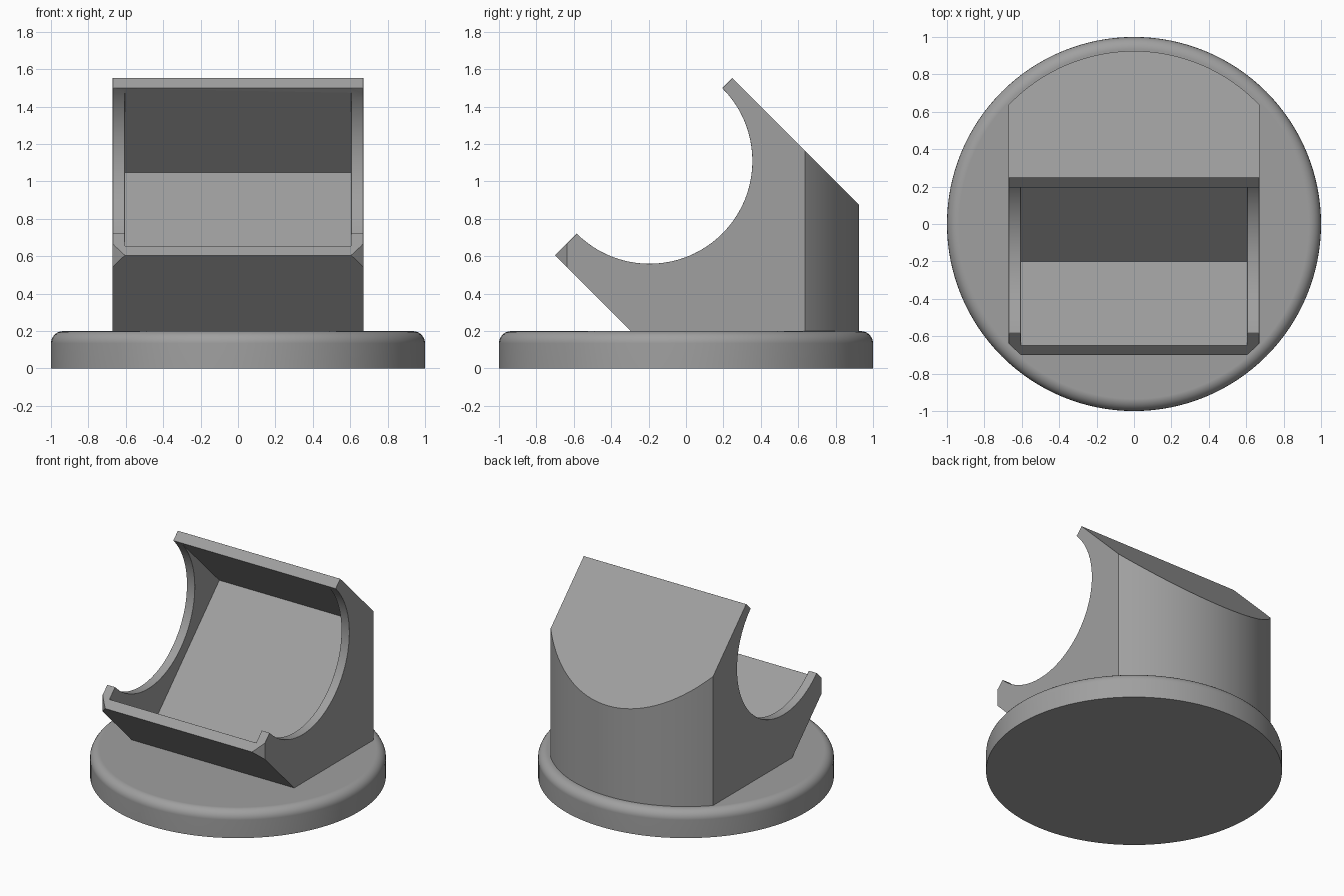
import bpy, bmesh, math
from mathutils import Vector

if "Cube" in bpy.data.objects:
    bpy.data.objects.remove(bpy.data.objects["Cube"])

grey = bpy.data.materials.new("mid grey")
grey.diffuse_color = (0.35, 0.35, 0.35, 1)
grey.use_nodes = True
grey.node_tree.nodes["Principled BSDF"].inputs["Base Color"].default_value = grey.diffuse_color

HALF_W, WALL_X = 0.67, 0.605          # outer and inner half width
OPEN = 1.305                          # opening plane: z - y
CY, CZ, R = -0.195, 1.11, 0.55        # side scoop circle
S_TOP = CY + CZ + R * math.sqrt(2)    # inner face of upper wall: y + z
S_LOW, BACK = 0.005, 0.405            # inner lower wall, pocket back
ROUND = 0.024


def make_object(name, bm):
    bmesh.ops.recalc_face_normals(bm, faces=bm.faces)
    mesh = bpy.data.meshes.new(name)
    bm.to_mesh(mesh)
    bm.free()
    obj = bpy.data.objects.new(name, mesh)
    bpy.context.collection.objects.link(obj)
    mesh.materials.append(grey)
    return obj


def prism(name, profile, half):
    """Extrude a (y, z) profile along x."""
    bm = bmesh.new()
    face = bm.faces.new([bm.verts.new((-half, y, z)) for y, z in profile])
    res = bmesh.ops.extrude_face_region(bm, geom=[face])
    verts = [v for v in res["geom"] if isinstance(v, bmesh.types.BMVert)]
    bmesh.ops.translate(bm, verts=verts, vec=(2 * half, 0, 0))
    return make_object(name, bm)


def disc(name, radius, z0, z1, fillet=0.0):
    """Cylinder with an optional rounded top rim."""
    bm = bmesh.new()
    bmesh.ops.create_cone(bm, cap_ends=True, segments=128, radius1=radius,
                          radius2=radius, depth=z1 - z0)
    bmesh.ops.translate(bm, verts=bm.verts, vec=(0, 0, (z0 + z1) / 2))
    if fillet:
        rim = [e for e in bm.edges if all(v.co.z > z1 - 1e-4 for v in e.verts)]
        bmesh.ops.bevel(bm, geom=rim, offset=fillet, segments=6, profile=0.5,
                        affect='EDGES')
    return make_object(name, bm)


def activate(obj):
    bpy.ops.object.select_all(action='DESELECT')
    obj.select_set(True)
    bpy.context.view_layer.objects.active = obj


def boolean(obj, cutter, operation):
    activate(obj)
    mod = obj.modifiers.new("cut", 'BOOLEAN')
    mod.operation, mod.object, mod.solver = operation, cutter, 'EXACT'
    bpy.ops.object.modifier_apply(modifier=mod.name)
    bpy.data.objects.remove(cutter)


def smooth(obj):
    activate(obj)
    bpy.ops.object.shade_smooth_by_angle(angle=math.radians(30))
    mod = obj.modifiers.new("flat sides", 'WEIGHTED_NORMAL')
    mod.keep_sharp = True


def tilted(s, d):
    """Point from its y + z and z - y values."""
    return ((s - d) / 2, (s + d) / 2)


# round base
base = disc("base", 1.0, 0.0, 0.2, 0.065)
smooth(base)

# holder block with scooped sides
N = 48
scoop = []
for i in range(N + 1):
    a = math.radians(-135 + 180 * i / N)
    scoop.append((CY + R * math.cos(a), CZ + R * math.sin(a)))
profile = [(-0.245, 0.15), tilted(-0.095, OPEN)] + scoop
profile += [tilted(1.80, OPEN), (1.0, 0.80), (1.0, 0.15)]
holder = prism("holder", profile, HALF_W)

# tilted pocket
pocket = prism("pocket_cutter", [tilted(S_LOW, BACK), tilted(S_TOP, BACK),
                                 tilted(S_TOP, 2.2), tilted(S_LOW, 2.2)], WALL_X)
boolean(holder, pocket, 'DIFFERENCE')

# rounded rim around the opening
bm = bmesh.new()
bm.from_mesh(holder.data)
bmesh.ops.remove_doubles(bm, verts=bm.verts, dist=1e-4)
bm.normal_update()
out = Vector((0, -1, 1)).normalized()


def is_rim(face):
    c = face.calc_center_median()
    if face.normal.dot(out) > 0.99 and c.z - c.y > OPEN - 0.01:
        return True
    return all(abs(math.hypot(v.co.y - CY, v.co.z - CZ) - R) < 0.002
               for v in face.verts)


rim_faces = {f for f in bm.faces if is_rim(f)}
edges = [e for e in bm.edges if len(e.link_faces) == 2
         and any(f in rim_faces for f in e.link_faces)
         and e.calc_face_angle_signed() > math.radians(30)]
bmesh.ops.bevel(bm, geom=edges, offset=ROUND, segments=4, profile=0.5,
                affect='EDGES', clamp_overlap=True)
bm.to_mesh(holder.data)
bm.free()

# trim the block to a round outline
boolean(holder, disc("outline_cutter", 0.925, -0.5, 2.5), 'INTERSECT')
smooth(holder)
